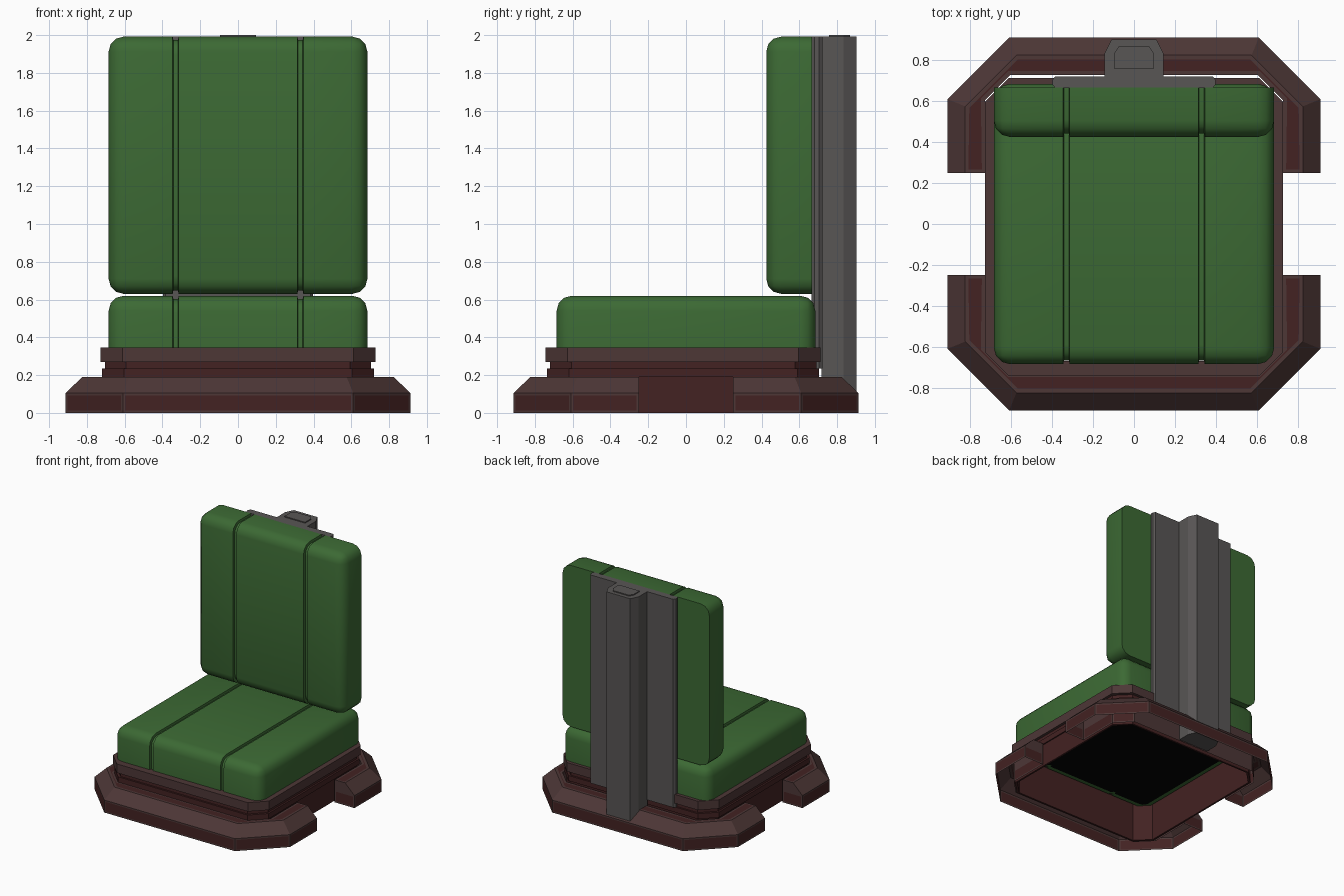
import bpy, bmesh, math
from mathutils import Vector

if "Cube" in bpy.data.objects:
    bpy.data.objects.remove(bpy.data.objects["Cube"])


def material(name, rgb):
    m = bpy.data.materials.new(name)
    m.diffuse_color = (*rgb, 1)
    m.use_nodes = True
    m.node_tree.nodes["Principled BSDF"].inputs["Base Color"].default_value = m.diffuse_color
    return m


GREEN = material("green upholstery", (0.045, 0.142, 0.034))
BROWN = material("brown metal", (0.074, 0.038, 0.037))
RED = material("dark red metal", (0.056, 0.016, 0.016))
GREY = material("grey steel", (0.098, 0.092, 0.090))
BLACK = material("black underside", (0.001, 0.001, 0.001))


def finish(bm, name, mats, smooth=False, recalc=True):
    if recalc:
        bmesh.ops.recalc_face_normals(bm, faces=bm.faces)
    me = bpy.data.meshes.new(name)
    bm.to_mesh(me)
    bm.free()
    ob = bpy.data.objects.new(name, me)
    bpy.context.collection.objects.link(ob)
    for m in mats:
        me.materials.append(m)
    if smooth:
        bpy.ops.object.select_all(action='DESELECT')
        ob.select_set(True)
        bpy.context.view_layer.objects.active = ob
        bpy.ops.object.shade_smooth_by_angle(angle=math.radians(35))
    return ob


def loft(bm, layers, closed=False):
    """Join stacked outlines; cap the ends, or close the loop into a ring."""
    rows = [[bm.verts.new((x, y, z)) for x, y in pts] for pts, z in layers]
    n = len(rows[0])
    pairs = list(zip(rows, rows[1:])) + ([(rows[-1], rows[0])] if closed else [])
    for a, b in pairs:
        for i in range(n):
            j = (i + 1) % n
            bm.faces.new((a[i], a[j], b[j], b[i]))
    if not closed:
        return bm.faces.new(rows[0][::-1]), bm.faces.new(rows[-1])


def sym(half):
    """Mirror a right-hand outline across x = 0."""
    return half + [(-x, y) for x, y in reversed(half)]


# Padded cushions, square on one side, with two grooves running around them
def cushion(name, lo, hi, radius, flat):
    lo, hi, flat = Vector(lo), Vector(hi), Vector(flat)
    mid, size = (lo + hi) / 2, hi - lo
    # over-long box, rounded everywhere, then cut square at the flat side
    bm = bmesh.new()
    bmesh.ops.create_cube(bm, size=1)
    for v in bm.verts:
        v.co = Vector(a * b for a, b in zip(v.co, size)) + mid
        if (v.co - mid).dot(flat) > 0:
            v.co += flat * radius * 1.5
    bmesh.ops.bevel(bm, geom=bm.edges[:], offset=radius, segments=3,
                    profile=0.5, affect='EDGES')

    def cut(co, no, clear=False):
        return bmesh.ops.bisect_plane(bm, geom=bm.verts[:] + bm.edges[:] + bm.faces[:],
                                      plane_co=co, plane_no=no, clear_outer=clear)

    end = mid + Vector(a * b / 2 for a, b in zip(flat, size))
    rim = cut(end, flat, True)["geom_cut"]
    bmesh.ops.holes_fill(bm, edges=[e for e in rim if isinstance(e, bmesh.types.BMEdge)])
    bmesh.ops.recalc_face_normals(bm, faces=bm.faces)
    # black panel framed in green beneath the seat
    if flat.z:
        base = [f for f in bm.faces if f.normal.dot(flat) > 0.99]
        bmesh.ops.inset_region(bm, faces=base, thickness=0.035)
        for f in base:
            f.material_index = 1
    for s in (-1, 1):
        for d in (-0.016, -0.012, 0.012, 0.016):
            cut((s * 0.33 + d, 0, 0), (1, 0, 0))
    depth = 0.018
    for v in bm.verts:
        if abs(abs(v.co.x) - 0.33) < 0.014:
            on_flat = abs((v.co - end).dot(flat)) < 1e-4
            for k in (1, 2):
                if not (on_flat and flat[k]):
                    v.co[k] = mid[k] + (v.co[k] - mid[k]) * (1 - 2 * depth / size[k])
    finish(bm, name, [GREEN, BLACK], smooth=True)


cushion("seat_cushion", (-0.685, -0.685, 0.31), (0.685, 0.685, 0.62), 0.08, (0, 0, -1))
cushion("back_cushion", (-0.685, 0.425, 0.63), (0.685, 0.667, 1.992), 0.08, (0, 1, 0))


# Octagonal stepped frame under the seat
def octagon(r):
    c, dy = r * 0.84, -0.015
    pts = [(r, -c), (r, c), (c, r), (-c, r), (-r, c), (-r, -c), (-c, -r), (c, -r)]
    return [(x, y + dy) for x, y in pts]


bm = bmesh.new()
profile = [(0.71, 0.0), (0.71, 0.19), (0.72, 0.19), (0.72, 0.235), (0.705, 0.235),
           (0.705, 0.27), (0.728, 0.27), (0.728, 0.345), (0.655, 0.345), (0.655, 0.33),
           (0.695, 0.33), (0.695, 0.0)]
loft(bm, [(octagon(r), z) for r, z in profile], closed=True)
for f in bm.faces:
    z = f.calc_center_median().z
    f.material_index = 0 if z > 0.265 else 1
finish(bm, "seat_frame", [BROWN, RED])


# Front and back C-shaped bumpers, open underneath
def bumper(name, s):
    def outline(r, c):
        right = [(r, 0.25), (r, c), (c, r)]
        inner = [(0.728, 0.25), (0.728, 0.605), (0.605, 0.728)]
        pts = right + [(-x, y) for x, y in reversed(right)]
        pts += [(-x, y) for x, y in inner] + inner[::-1]
        return [(x, s * y) for x, y in pts]
    bm = bmesh.new()
    low, top = loft(bm, [(outline(0.912, 0.61), 0), (outline(0.912, 0.61), 0.105),
                         (outline(0.825, 0.575), 0.19)])
    bmesh.ops.recalc_face_normals(bm, faces=bm.faces)
    # painted panels on the outer walls and top
    walls = [f for f in bm.faces if abs(f.normal.z) < 0.1 and f.calc_center_median().z < 0.1
             and f.calc_center_median().xy.length > 0.84]
    bmesh.ops.inset_individual(bm, faces=walls, thickness=0.018)
    bmesh.ops.inset_region(bm, faces=[top], thickness=0.022)
    for f in walls + [top]:
        f.material_index = 1
    bmesh.ops.delete(bm, geom=[low], context='FACES')
    finish(bm, name, [BROWN, RED], recalc=False)


bumper("back_bumper", 1)
bumper("front_bumper", -1)


# Steel back support: wide panel, chamfered post and small cap
def column(name, half, z0, z1):
    bm = bmesh.new()
    loft(bm, [(sym(half), z0), (sym(half), z1)])
    finish(bm, name, [GREY])


column("back_panel", [(0.385, 0.665), (0.398, 0.68), (0.398, 0.705), (0.385, 0.722)], 0.235, 1.992)
column("back_post", [(0.143, 0.718), (0.143, 0.835), (0.11, 0.902)], 0.01, 1.992)
column("post_cap", [(0.096, 0.757), (0.096, 0.835), (0.075, 0.868)], 1.985, 2.0)
